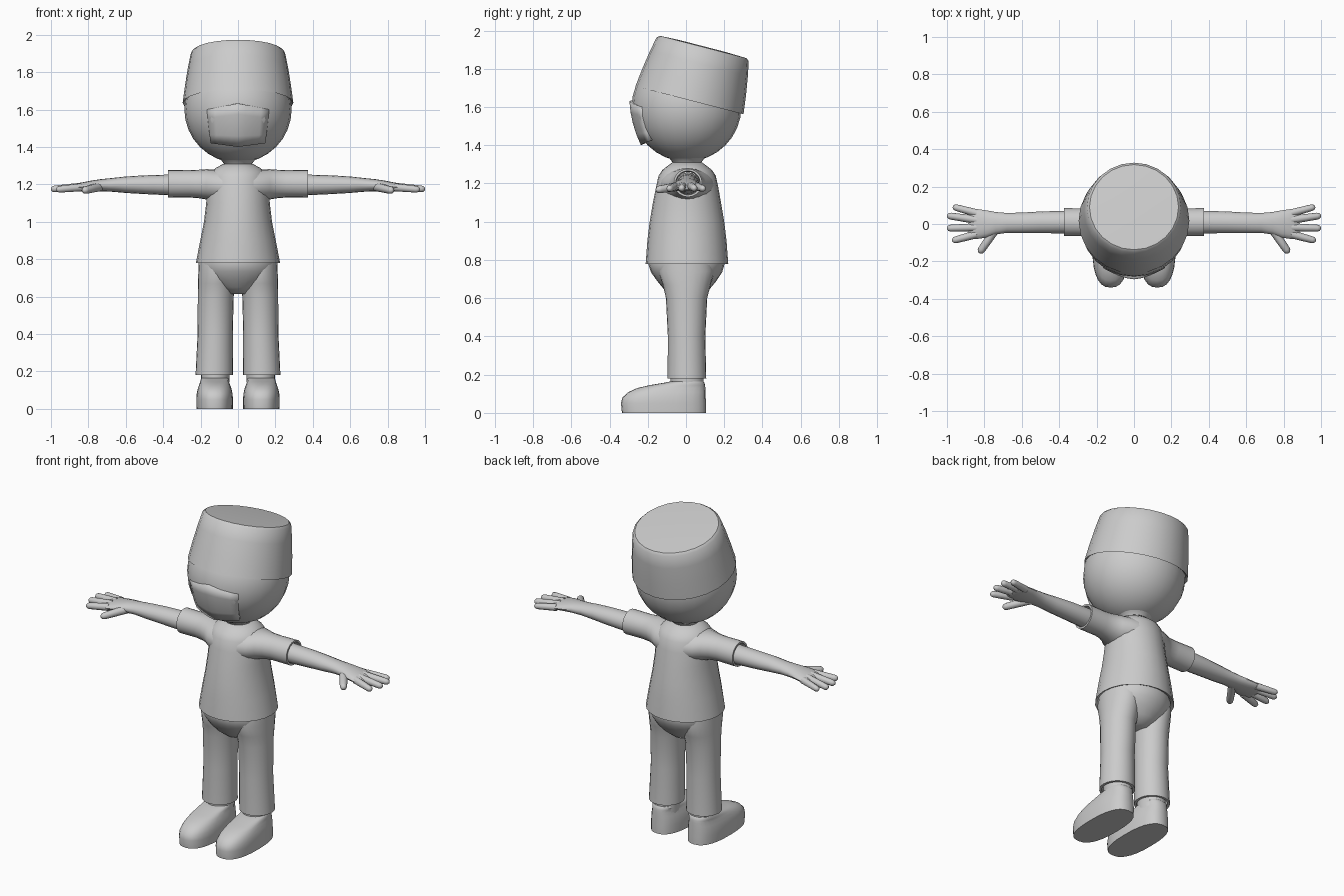
import bpy, bmesh, math
from mathutils import Matrix, Vector

grey = bpy.data.materials.new("plain grey")
grey.diffuse_color = (0.6, 0.6, 0.6, 1)


def finish(name, bm, mirror=False, angle=40):
    """Turn a bmesh into a named, shaded object."""
    bmesh.ops.recalc_face_normals(bm, faces=bm.faces)
    me = bpy.data.meshes.new(name)
    bm.to_mesh(me)
    bm.free()
    me.materials.append(grey)
    ob = bpy.data.objects.new(name, me)
    bpy.context.collection.objects.link(ob)
    if mirror:
        ob.modifiers.new("mirror", 'MIRROR')
    bpy.ops.object.select_all(action='DESELECT')
    ob.select_set(True)
    bpy.context.view_layer.objects.active = ob
    bpy.ops.object.shade_smooth_by_angle(angle=math.radians(angle))
    return ob


def loft(bm, rings, n=24, power=2.0, matrix=Matrix(), cap0=True, cap1=True):
    """Skin rings (height, centre a, centre b, radius a, radius b) along local z."""
    loops = []
    for h, ca, cb, ra, rb in rings:
        loop = []
        for i in range(n):
            t = 2 * math.pi * i / n
            c, s = math.cos(t), math.sin(t)
            a = math.copysign(abs(c) ** (2 / power), c)
            b = math.copysign(abs(s) ** (2 / power), s)
            loop.append(bm.verts.new(matrix @ Vector((ca + ra * a, cb + rb * b, h))))
        loops.append(loop)
    for l0, l1 in zip(loops, loops[1:]):
        for i in range(n):
            j = (i + 1) % n
            bm.faces.new((l0[i], l0[j], l1[j], l1[i]))
    if cap0:
        bm.faces.new(loops[0][::-1])
    if cap1:
        bm.faces.new(loops[-1])


def part(name, rings, mirror=False, angle=40, **kw):
    bm = bmesh.new()
    loft(bm, rings, **kw)
    return finish(name, bm, mirror, angle)


# Local z -> world x, local x -> world y, local y -> world z
ALONG_X = Matrix(((0, 0, 1, 0), (1, 0, 0, 0), (0, 1, 0, 0), (0, 0, 0, 1)))

# Head
bm = bmesh.new()
bmesh.ops.create_uvsphere(bm, u_segments=24, v_segments=16, radius=0.287,
                          matrix=Matrix.Translation((0, 0.003, 1.602)))
finish("head", bm)

# Neck
part("neck", [(1.27, 0, 0.005, .085, .085), (1.31, 0, 0.005, .075, .075),
              (1.33, 0, 0.005, .09, .09), (1.36, 0, 0.005, .14, .14)])

# Tilted hat, with a thin lip under the brim
tilt = Matrix.Translation((0, 0.018, 1.635)) @ Matrix.Rotation(math.radians(-14.5), 4, 'X')
part("hat", [(.01, 0, 0, .28, .275), (0, 0, 0, .296, .292), (.1, 0, 0, .283, .28),
             (.2, 0, 0, .267, .264), (.275, 0, 0, .252, .249), (.288, 0, 0, .238, .235),
             (.292, 0, 0, .12, .12)],
     matrix=tilt, cap0=False)

# Face mask: curved plate with a pointed top and bottom edge
bm = bmesh.new()
rows, cols = 4, 8
grid = []
for r in range(rows + 1):
    v = r / rows
    half = .147 + .02 * v
    row = []
    for c in range(cols + 1):
        u = 2 * c / cols - 1
        k = abs(u)
        z = (1.40 + .02 * k) * (1 - v) + (1.632 - .032 * k) * v
        mid = -.236 - .06 * v - .05 * v * (1 - v)
        side = -.193 - .042 * v - .03 * v * (1 - v)
        row.append(bm.verts.new((half * u, mid + (side - mid) * k ** 1.6, z)))
    grid.append(row)
for r in range(rows):
    for c in range(cols):
        bm.faces.new((grid[r][c], grid[r][c + 1], grid[r + 1][c + 1], grid[r + 1][c]))
mask = finish("face_mask", bm)
solid = mask.modifiers.new("thickness", 'SOLIDIFY')
solid.thickness = 0.025
solid.offset = -1

# Shirt body, open hem with a lip
part("shirt", [(.79, 0, .005, .205, .197), (.78, 0, .005, .225, .216),
               (.9, 0, .005, .202, .207), (1.0, 0, .005, .182, .195),
               (1.1, 0, .005, .170, .178), (1.18, 0, .006, .166, .163),
               (1.24, 0, .006, .158, .150), (1.27, 0, .006, .142, .13),
               (1.29, 0, .006, .115, .105), (1.31, 0, .006, .078, .078)], cap0=False)

# Sleeves
part("sleeve", [(.08, .006, 1.19, .14, .095), (.13, .006, 1.195, .125, .085),
                (.17, .007, 1.2, .098, .081), (.21, .008, 1.202, .08, .076),
                (.26, .009, 1.203, .074, .073), (.375, .01, 1.203, .075, .074),
                (.375, .01, 1.203, .064, .063), (.33, .01, 1.203, .06, .058)],
     mirror=True, n=20, matrix=ALONG_X, cap1=False)

# Arms and palms
part("arm", [(.3, .01, 1.2, .06, .058), (.375, .01, 1.197, .06, .055),
             (.5, .009, 1.198, .058, .05), (.6, .006, 1.198, .055, .044),
             (.68, .006, 1.197, .053, .036), (.74, .004, 1.195, .06, .032),
             (.79, 0, 1.191, .073, .028), (.84, 0, 1.186, .08, .023),
             (.87, 0, 1.182, .077, .018), (.885, 0, 1.18, .066, .011)],
     mirror=True, n=16, matrix=ALONG_X)

# Fingers and thumb: base, tip, radius
digits = [("little_finger", (.84, .058, 1.184), (.968, .092, 1.172), .019),
          ("ring_finger", (.84, .022, 1.188), (1.0, .045, 1.174), .020),
          ("middle_finger", (.84, -.018, 1.188), (1.0, -.023, 1.174), .020),
          ("index_finger", (.84, -.054, 1.184), (.972, -.09, 1.172), .020),
          ("thumb", (.735, -.02, 1.188), (.827, -.155, 1.166), .022)]
for name, base, tip, r in digits:
    base, tip = Vector(base), Vector(tip)
    d = tip - base
    L = d.length
    m = Matrix.Translation(base) @ d.to_track_quat('Z', 'Y').to_matrix().to_4x4()
    prof = [(0, r * 1.1), (L * .5, r), (L - r, r * .92), (L - r * .4, r * .75), (L, r * .3)]
    part(name, [(h, 0, 0, q, q) for h, q in prof], mirror=True, n=10, matrix=m, angle=60)

# Hips
part("hips", [(.86, 0, .002, .19, .185), (.78, 0, .002, .208, .2),
              (.735, 0, .003, .203, .186), (.69, 0, .004, .175, .155),
              (.65, 0, .004, .125, .122), (.615, 0, .004, .06, .08)])

# Trouser legs with open cuffs
part("trouser_leg", [(.82, .112, .003, .096, .13), (.74, .112, .003, .1, .145),
                     (.67, .114, .004, .1, .125), (.6, .119, .003, .096, .108),
                     (.4, .122, .003, .094, .098), (.18, .127, .005, .1, .101),
                     (.18, .127, .005, .085, .088), (.23, .127, .005, .08, .083)],
     mirror=True, cap1=False)

# Ankles
part("ankle", [(.1, .122, .005, .074, .085), (.17, .122, .005, .076, .086),
               (.27, .122, .005, .078, .086)], mirror=True, n=20)

# Shoes: flat sole, rounded toe
part("shoe", [(0, .125, -.115, .097, .22), (.05, .125, -.1175, .098, .2225),
              (.08, .125, -.115, .096, .218), (.108, .125, -.1, .09, .203),
              (.13, .125, -.077, .082, .178), (.145, .125, -.045, .077, .145),
              (.158, .124, -.008, .075, .104), (.165, .124, .005, .07, .085)],
     mirror=True, n=28, power=2.5)
